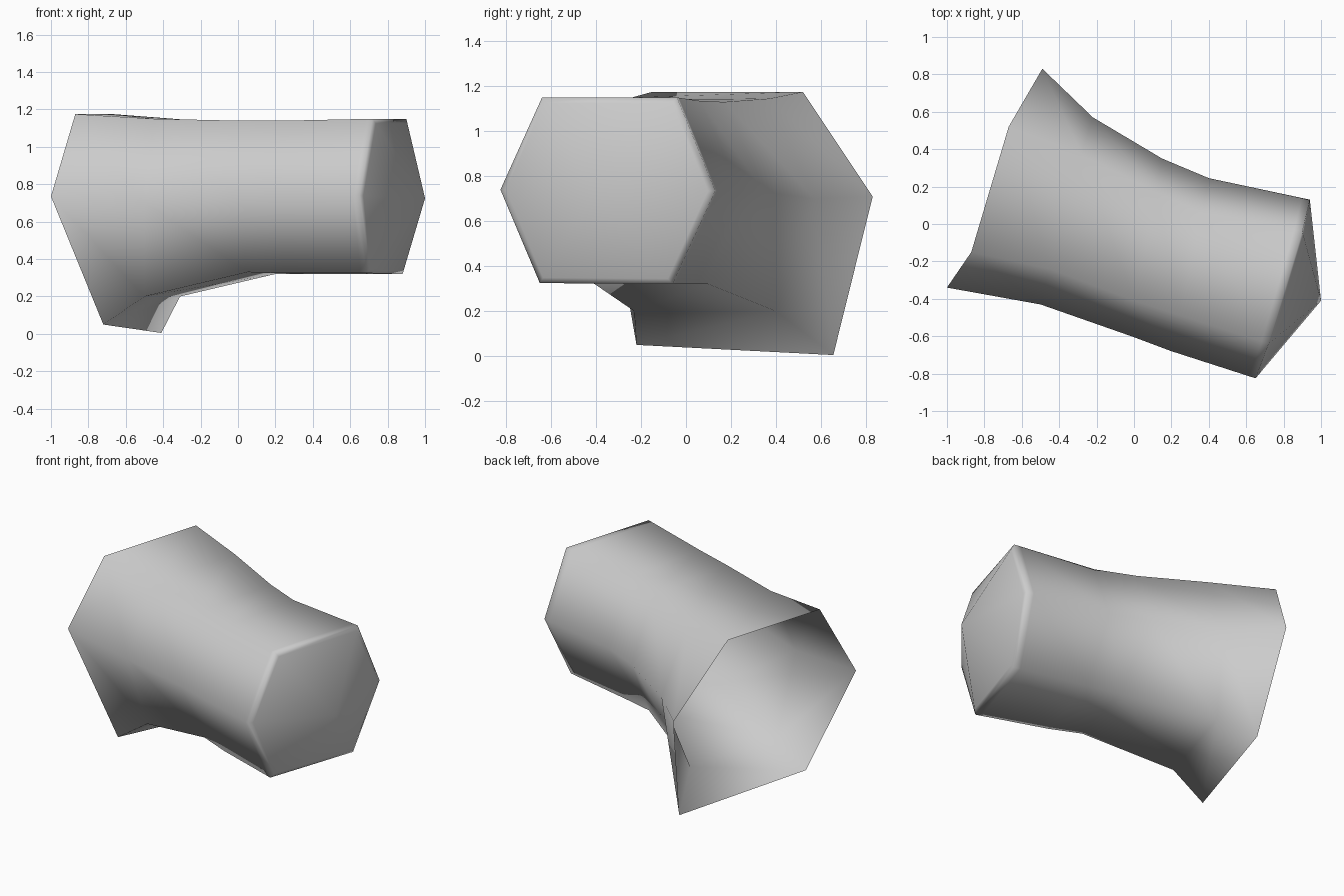
import bpy, bmesh
from mathutils import Vector

if "Cube" in bpy.data.objects:
    bpy.data.objects.remove(bpy.data.objects["Cube"])

# Hexagonal sections from the open flared mouth to the closed end.
# Corner order: top back, top front, front, bottom front, bottom back, back
SECTIONS = [
    [(-.67, .52, 1.175), (-.87, -.15, 1.175), (-1, -.34, .735),
     (-.72, -.22, .05), (-.41, .655, .005), (-.49, .83, .71)],
    [(-.28, .37, 1.145), (-.45, -.24, 1.15), (-.5, -.43, .7),
     (-.5, -.23, .2), (-.31, .4, .2), (-.22, .57, .7)],
    [(.12, .17, 1.13), (0, -.41, 1.14), (0, -.605, .73),
     (.05, -.42, .33), (.2, .1, .32), (.15, .35, .73)],
    [(.36, .06, 1.135), (.25, -.49, 1.14), (.2, -.68, .735),
     (.25, -.5, .325), (.4, .05, .32), (.4, .245, .735)],
    [(.9, -.04, 1.15), (.72, -.64, 1.15), (.65, -.825, .74),
     (.69, -.65, .325), (.88, -.06, .32), (.94, .13, .735)],
]
APEX = Vector((1, -.41, .725))

sections = [[Vector(p) for p in s] for s in SECTIONS]
rim = sections[-1]
# Tight support loop before the rim and a small inset on the cap
support = [a.lerp(b, .92) for a, b in zip(sections[-2], rim)]
inset = [p.lerp(APEX, .06) for p in rim]
sections = sections[:-1] + [support, rim, inset]

# Skin the tube wall
bm = bmesh.new()
rings = [[bm.verts.new(p) for p in s] for s in sections]
for a, b in zip(rings, rings[1:]):
    for i in range(6):
        j = (i + 1) % 6
        bm.faces.new((a[i], a[j], b[j], b[i]))

# Shallow pointed end cap
tip = bm.verts.new(APEX)
for i in range(6):
    bm.faces.new((rings[-1][i], rings[-1][(i + 1) % 6], tip))
bmesh.ops.recalc_face_normals(bm, faces=bm.faces)
for f in bm.faces:
    f.smooth = True

mesh = bpy.data.meshes.new("flared_tube")
bm.to_mesh(mesh)
bm.free()
tube = bpy.data.objects.new("flared_tube", mesh)
bpy.context.collection.objects.link(tube)

grey = bpy.data.materials.new("light_grey")
grey.diffuse_color = (.6, .6, .6, 1)
grey.use_nodes = True
grey.node_tree.nodes["Principled BSDF"].inputs["Base Color"].default_value = grey.diffuse_color
mesh.materials.append(grey)
